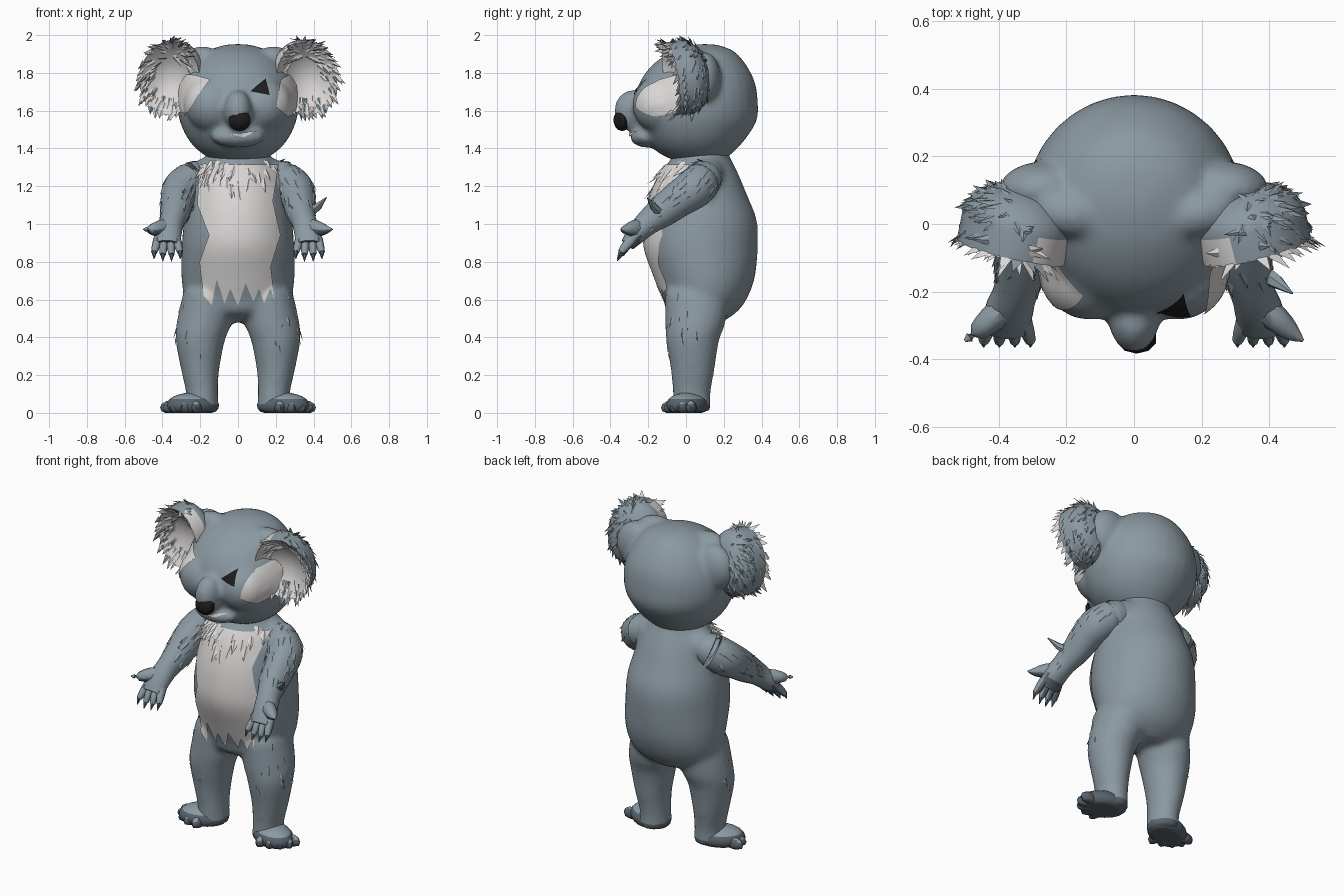
import bpy, bmesh, math, random
from mathutils import Vector, Matrix
from mathutils.bvhtree import BVHTree

if "Cube" in bpy.data.objects:
    bpy.data.objects.remove(bpy.data.objects["Cube"])

random.seed(4)


def material(name, rgb):
    m = bpy.data.materials.new(name)
    m.diffuse_color = (*rgb, 1)
    m.use_nodes = True
    m.node_tree.nodes["Principled BSDF"].inputs["Base Color"].default_value = m.diffuse_color
    return m


GREY = material("grey_fur", (0.26, 0.32, 0.36))
WHITE = material("white_fur", (0.70, 0.68, 0.67))
PAW = material("dark_paw", (0.10, 0.125, 0.15))
BLACK = material("black", (0.012, 0.012, 0.012))


def tube(bm, pts, flat=False, seg=20, sub=4):
    """Loft of ellipses (x, y, z, ra, rb), smoothed between the sections."""
    p = [Vector(q) for q in pts]
    rows = []
    for i in range(len(p) - 1):
        a, b, c, d = p[max(i - 1, 0)], p[i], p[i + 1], p[min(i + 2, len(p) - 1)]
        for k in range(sub):
            t = k / sub
            rows.append(0.5 * (2 * b + (c - a) * t + (2 * a - 5 * b + 4 * c - d) * t * t
                               + (3 * b - a - 3 * c + d) * t ** 3))
    rows.append(p[-1])
    rings = []
    for i, r in enumerate(rows):
        t = Vector((0, 0, 1))
        if not flat:
            t = (rows[min(i + 1, len(rows) - 1)].xyz - rows[max(i - 1, 0)].xyz).normalized()
        ref = Vector((1, 0, 0)) if abs(t.x) < 0.8 else Vector((0, 1, 0))
        u = (ref - t * ref.dot(t)).normalized()
        v = t.cross(u)
        rings.append([bm.verts.new(r.xyz + u * r[3] * math.cos(2 * math.pi * j / seg)
                                   + v * r[4] * math.sin(2 * math.pi * j / seg)) for j in range(seg)])
    for a, b in zip(rings, rings[1:]):
        for j in range(seg):
            k = (j + 1) % seg
            bm.faces.new((a[j], a[k], b[k], b[j]))
    bm.faces.new(rings[0][::-1])
    bm.faces.new(rings[-1])


def ball(bm, loc, scale, turn=0, u=20, v=12):
    m = Matrix.Translation(loc) @ Matrix.Rotation(turn, 4, 'Z') @ Matrix.Diagonal((*scale, 1))
    bmesh.ops.create_uvsphere(bm, u_segments=u, v_segments=v, radius=1, matrix=m)


def finish(bm, name, mats, rule=None, angle=50):
    bmesh.ops.recalc_face_normals(bm, faces=bm.faces)
    bm.normal_update()
    for f in bm.faces:
        f.material_index = rule(f) if rule else 0
    me = bpy.data.meshes.new(name)
    bm.to_mesh(me)
    bm.free()
    ob = bpy.data.objects.new(name, me)
    bpy.context.collection.objects.link(ob)
    for m in mats:
        me.materials.append(m)
    bpy.ops.object.select_all(action='DESELECT')
    ob.select_set(True)
    bpy.context.view_layer.objects.active = ob
    bpy.ops.object.shade_smooth_by_angle(angle=math.radians(angle))
    return ob


def blend(bm, name, mats, rule=None, voxel=0.018, smooth=6):
    """Fuse overlapping volumes into one soft skin."""
    raw = finish(bm, name + "_raw", [])
    r = raw.modifiers.new("fuse", 'REMESH')
    r.mode, r.voxel_size = 'VOXEL', voxel
    s = raw.modifiers.new("soften", 'SMOOTH')
    s.factor, s.iterations = 0.5, smooth
    dg = bpy.context.evaluated_depsgraph_get()
    out = bmesh.new()
    out.from_mesh(bpy.data.meshes.new_from_object(raw.evaluated_get(dg)))
    bpy.data.objects.remove(raw)
    return finish(out, name, mats, rule, angle=80)


def patch(name, outline, target, mat, lift=0.007):
    """Thin coloured plate laid on the front of a part from an x, z outline."""
    bm = bmesh.new()
    bm.faces.new([bm.verts.new((x, -1, z)) for x, z in outline])
    bm.normal_update()
    bmesh.ops.triangulate(bm, faces=bm.faces)
    bmesh.ops.subdivide_edges(bm, edges=bm.edges, cuts=9, use_grid_fill=True)
    bmesh.ops.triangulate(bm, faces=bm.faces)
    tree = BVHTree.FromPolygons([v.co for v in target.data.vertices],
                                [p.vertices for p in target.data.polygons])
    for v in list(bm.verts):
        hit, n, _, _ = tree.ray_cast(v.co, Vector((0, 1, 0)))
        if hit:
            v.co = hit + n * lift
        else:
            bm.verts.remove(v)
    ob = finish(bm, name, [mat], angle=80)
    if sum(p.normal.y for p in ob.data.polygons) > 0:
        ob.data.flip_normals()


def tufts(name, target, count, size, flow, mats, keep, rise=0.5):
    """Scatter pointed fur blades over the chosen faces of a part."""
    polys = [p for p in target.data.polygons if keep(p.center, p.normal)]
    bm = bmesh.new()
    for _ in range(count):
        p = random.choice(polys)
        d = flow(p.center).normalized()
        d = (d - p.normal * d.dot(p.normal) + p.normal * rise
             + Vector([random.uniform(-0.2, 0.2) for _ in range(3)])).normalized()
        side = d.cross(p.normal).normalized() * size * 0.3
        base = p.center - p.normal * 0.004
        tip = base + d * size * random.uniform(0.6, 1.2)
        a, b, c = (bm.verts.new(q) for q in (base - side, base + side, base + p.normal * size * 0.15))
        t = bm.verts.new(tip)
        for f in ((a, b, t), (b, c, t), (c, a, t)):
            bm.faces.new(f)
    split = [random.randrange(len(mats)) for _ in range(count)]
    bm.faces.index_update()
    finish(bm, name, mats, lambda f: split[f.index // 3], angle=20)


# Torso, shoulders and legs as one skin
bm = bmesh.new()
tube(bm, [(0, cy, z, rx, ry) for cy, z, rx, ry in (
    (.10, .48, .09, .09), (.085, .53, .22, .18), (.10, .60, .28, .22), (.10, .72, .30, .265),
    (.08, .88, .298, .30), (.08, 1.02, .285, .295), (.07, 1.15, .255, .255), (.07, 1.27, .215, .205),
    (.08, 1.36, .17, .15), (.08, 1.43, .14, .13))], flat=True, seg=32)
for s in (1, -1):
    tube(bm, [(s * x, y, z, a, b) for x, y, z, a, b in (
        (.16, .06, .64, .13, .17), (.18, .05, .48, .145, .16), (.20, .035, .38, .13, .14),
        (.20, .035, .22, .10, .115), (.19, .03, .10, .085, .10), (.19, .03, .005, .09, .10))], flat=True)
    tube(bm, [(s * x, y, z, a, b) for x, y, z, a, b in (
        (.05, .10, 1.28, .10, .10), (.17, .10, 1.26, .10, .09), (.29, .05, 1.19, .09, .09))])
body = blend(bm, "body", [GREY, PAW], lambda f: int(f.calc_center_median().z < .045))

# White belly with a ragged lower edge
patch("belly_patch", [(-.2, 1.31), (-.21, 1.1), (-.15, .94), (-.2, .8), (-.18, .62), (-.14, .57),
                      (-.11, .71), (-.07, .58), (-.04, .66), (.0, .57), (.04, .69), (.08, .59),
                      (.11, .66), (.14, .58), (.17, .66), (.19, .60), (.17, .78), (.22, .94),
                      (.18, 1.12), (.21, 1.31)], body, WHITE)
tufts("chest_ruff", body, 36, .09, lambda c: Vector((-c.x, -.1, -1)), [WHITE],
      lambda c, n: n.y < -.3 and 1.17 + abs(c.x) * .5 < c.z < 1.34 and abs(c.x) < .2, .2)
tufts("leg_tufts", body, 20, .05, lambda c: Vector((0, 0, -1)), [GREY],
      lambda c, n: n.y < .3 and .3 < c.z < .65 and abs(c.x) > .15, .15)

# Head with cheeks, ear roots, muzzle and chin
bm = bmesh.new()
tube(bm, [(0, cy, z, rx, ry) for cy, z, rx, ry in (
    (.07, 1.33, .12, .12), (.05, 1.38, .20, .20), (.05, 1.45, .265, .265), (.055, 1.55, .31, .32),
    (.055, 1.65, .322, .325), (.06, 1.75, .30, .305), (.07, 1.84, .25, .25),
    (.09, 1.91, .175, .17), (.10, 1.945, .08, .08), (.10, 1.952, .02, .02))], flat=True, seg=32)
ball(bm, (0, -.28, 1.60), (.075, .10, .11))
ball(bm, (0, -.21, 1.46), (.14, .085, .055))
for s in (1, -1):
    ball(bm, (s * .13, -.13, 1.63), (.15, .155, .15))
    ball(bm, (s * .27, .10, 1.77), (.13, .085, .14))
    ball(bm, (s * .19, .03, 1.87), (.11, .07, .07), s * .2)
head = blend(bm, "head", [GREY], None, 0.016, 5)
bm = bmesh.new()
ball(bm, (.008, -.338, 1.55), (.062, .046, .058), u=10, v=7)
finish(bm, "nose", [BLACK], angle=30)
patch("eye", [(.065, 1.70), (.145, 1.765), (.167, 1.68)], head, BLACK)
patch("mouth", [(-.04, 1.475), (.03, 1.46), (.10, 1.49), (.05, 1.485)], head, WHITE)
patch("right_cheek_patch", [(.31, 1.74), (.27, 1.79), (.22, 1.76), (.20, 1.62), (.26, 1.57), (.305, 1.59)],
      head, WHITE)
patch("left_cheek_patch", [(-.31, 1.74), (-.27, 1.79), (-.22, 1.785), (-.145, 1.76), (-.20, 1.69),
                           (-.26, 1.59), (-.305, 1.59)], head, WHITE)

for s, side in ((1, "right"), (-1, "left")):
    # Cupped ear, pale inside, with a shaggy rim
    bm = bmesh.new()
    bmesh.ops.create_uvsphere(bm, u_segments=32, v_segments=18, radius=1,
                              matrix=Matrix.Rotation(math.pi / 2, 4, 'X'))
    for v in bm.verts:
        if v.co.y < -.01:
            v.co.y = .1 - .85 * (v.co.x ** 2 + v.co.z ** 2)
    centre = Vector((s * .345, .0, 1.78))
    bm.transform(Matrix.Translation(centre) @ Matrix.Rotation(s * .2, 4, 'Z')
                 @ Matrix.Rotation(s * -.2, 4, 'Y') @ Matrix.Rotation(.14, 4, 'X')
                 @ Matrix.Diagonal((.165, .115, .198, 1)))
    ear = finish(bm, side + "_ear", [GREY, WHITE], lambda f: int(f.normal.y < -.25))

    def outward(c, centre=centre):
        d = (c - centre) * 5
        return Vector((d.x, d.y * .3, d.z - .6))

    tufts(side + "_ear_back_tufts", ear, 130, .055, outward, [GREY],
          lambda c, n: n.y > -.25 and abs(c.x) > .32, .15)
    tufts(side + "_ear_inner_tufts", ear, 130, .06, outward, [WHITE, WHITE, WHITE, GREY],
          lambda c, n: n.y < -.2 and (c - centre).length > .09 and abs(c.x) > .25, .2)

    # Arm and palm
    bm = bmesh.new()
    tube(bm, [(s * x, y, z, a, b) for x, y, z, a, b in (
        (.17, .11, 1.25, .08, .08), (.23, .09, 1.235, .10, .10), (.295, .04, 1.185, .105, .105),
        (.32, -.04, 1.13, .09, .095), (.33, -.12, 1.07, .08, .085), (.35, -.20, 1.01, .066, .068),
        (.37, -.26, .95, .072, .055), (.375, -.31, .89, .066, .038))])
    arm = finish(bm, side + "_arm", [GREY, PAW],
                 lambda f: int(f.calc_center_median().y < -.24 and f.normal.z < -.3))
    tufts(side + "_arm_tufts", arm, 45, .06, lambda c: Vector((s * .3, -.5, -.6)), [GREY],
          lambda c, n: c.y > -.18 and abs(c.x) > .22 and n.z > -.5, .12)

    # Fingers and thumb, ending in dark claws
    bm = bmesh.new()
    claws = bmesh.new()
    for i in range(4):
        x, dx = s * (.324 + .034 * i), s * (i - 1.5) * .006
        drop = .012 * (i % 3 > 0)
        tube(bm, [(x, -.285, .92, .023, .028), (x + dx, -.32, .88, .022, .025),
                  (x + dx * 2, -.345, .85 - drop, .016, .017)], seg=8, sub=2)
        tube(claws, [(x + dx * 2, -.342, .856 - drop, .016, .017),
                     (x + dx * 2, -.364, .815 - drop, .002, .002)], seg=6, sub=1)
    tube(bm, [(s * .355, -.23, .975, .045, .055), (s * .42, -.28, .975, .04, .045),
              (s * .465, -.32, .97, .027, .025), (s * .50, -.345, .972, .004, .004)], seg=8, sub=2)
    finish(bm, side + "_fingers", [GREY, PAW], lambda f: int(f.normal.z < -.35))
    finish(claws, side + "_claws", [PAW])

    # Foot turned outward, grey on top and dark at the toes and sole
    bm = bmesh.new()
    ball(bm, (s * .24, .005, .04), (.145, .105, .068), s * -.4)
    for i in range(5):
        a = math.radians(-86 + 21 * i)
        ball(bm, (s * (.21 + .145 * math.cos(a)), .03 + .105 * math.sin(a), .028),
             (.058, .030, .038), s * a, u=8, v=6)
    for v in bm.verts:
        v.co.z = max(v.co.z, 0)
    finish(bm, side + "_foot", [PAW, GREY], lambda f: int(f.normal.z > .7))

# Loose spike of fur on the right forearm
bm = bmesh.new()
tube(bm, [(.36, -.13, 1.05, .03, .03), (.42, -.17, 1.09, .024, .02), (.468, -.205, 1.14, .003, .003)],
     seg=6, sub=1)
finish(bm, "forearm_spike", [GREY], angle=30)
